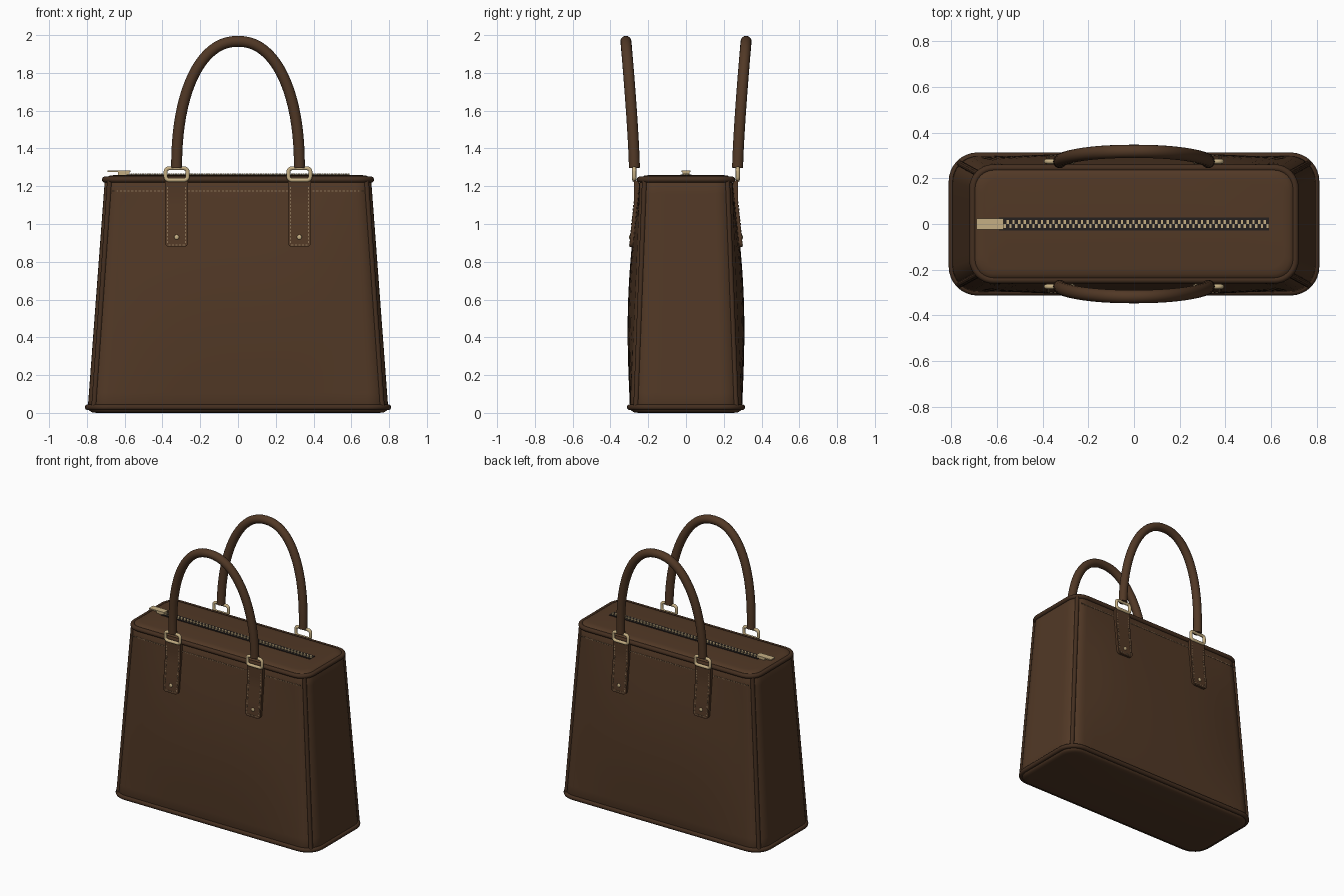
import bpy, bmesh, math
from mathutils import Matrix, Vector

if "Cube" in bpy.data.objects:
    bpy.data.objects.remove(bpy.data.objects["Cube"])


def mat(name, r, g, b):
    m = bpy.data.materials.new(name)
    m.diffuse_color = (r, g, b, 1)
    m.use_nodes = True
    m.node_tree.nodes["Principled BSDF"].inputs["Base Color"].default_value = m.diffuse_color
    return m


LEATHER = mat("brown leather", 0.083, 0.040, 0.019)
TRIM = mat("dark brown trim", 0.058, 0.028, 0.014)
GOLD = mat("pale gold metal", 0.56, 0.43, 0.23)
THREAD = mat("tan thread", 0.27, 0.18, 0.10)
TAPE = mat("black zipper tape", 0.018, 0.014, 0.013)
Z0, Z1 = 0.03, 1.235


def finish(ob, material, angle=40):
    ob.data.materials.clear()
    ob.data.materials.append(material)
    bpy.ops.object.select_all(action='DESELECT')
    ob.select_set(True)
    bpy.context.view_layer.objects.active = ob
    bpy.ops.object.shade_smooth_by_angle(angle=math.radians(angle))
    return ob


def from_bmesh(name, bm, material, angle=40):
    bmesh.ops.recalc_face_normals(bm, faces=bm.faces[:])
    me = bpy.data.meshes.new(name)
    bm.to_mesh(me)
    bm.free()
    ob = bpy.data.objects.new(name, me)
    bpy.context.collection.objects.link(ob)
    return finish(ob, material, angle)


def tube(name, pts, radius, material, cyclic=False, sides=3):
    cu = bpy.data.curves.new(name, 'CURVE')
    cu.dimensions = '3D'
    cu.bevel_depth, cu.bevel_resolution, cu.use_fill_caps = radius, sides, True
    sp = cu.splines.new('POLY')
    sp.points.add(len(pts) - 1)
    for p, co in zip(sp.points, pts):
        p.co = (*co, 1)
    sp.use_cyclic_u = cyclic
    ob = bpy.data.objects.new(name, cu)
    bpy.context.collection.objects.link(ob)
    bpy.ops.object.select_all(action='DESELECT')
    ob.select_set(True)
    bpy.context.view_layer.objects.active = ob
    bpy.ops.object.convert(target='MESH')
    return finish(bpy.context.object, material, 50)


def boxes(name, items, material):
    bm = bmesh.new()
    for c, s in items:
        bmesh.ops.create_cube(bm, size=1, matrix=Matrix.Translation(c) @ Matrix.Diagonal((*s, 1)))
    return from_bmesh(name, bm, material)


def rounded_rect(hx, hy, r, nx=1, ny=1, nc=8):
    pts = []
    for k, (sx, sy) in enumerate([(1, 1), (-1, 1), (-1, -1), (1, -1)]):
        for i in range(nc + 1):
            a = math.pi / 2 * (k + i / nc)
            pts.append(Vector((sx * (hx - r) + r * math.cos(a), sy * (hy - r) + r * math.sin(a))))
        # straight run to the next corner
        a = math.pi / 2 * (k + 1)
        nxt = [(-1, 1), (-1, -1), (1, -1), (1, 1)][k]
        end = Vector((nxt[0] * (hx - r) + r * math.cos(a), nxt[1] * (hy - r) + r * math.sin(a)))
        n, start = (nx if k % 2 == 0 else ny), pts[-1]
        pts += [start.lerp(end, i / n) for i in range(1, n)]
    return pts


def size_at(z):
    t = min(max((z - Z0) / (Z1 - Z0), 0), 1)
    return 0.795 - 0.09 * t, 0.297 - 0.052 * t, 0.11 - 0.02 * t, math.sin(math.pi * t)


def bulge(x, hx, s):
    return 0.034 * s * max(0, 1 - abs(x / (hx - 0.1)) ** 3)


def face_y(x, z):
    hx, hy, r, s = size_at(z)
    return hy + bulge(x, hx, s)


def section(z, inset=0.0):
    hx, hy, r, s = size_at(z)
    out = []
    for p in rounded_rect(hx - inset, hy - inset, r - inset * 0.6, 16, 6):
        dy = math.copysign(bulge(p.x, hx, s), p.y) if abs(p.y) > hy - inset - 0.002 else 0
        out.append((p.x, p.y + dy, z))
    return out


# tapered bag body with softly bulging front and back
bm = bmesh.new()
levels = [(0, .045), (.003, .022), (.012, .008)]
levels += [(Z0 + (Z1 - Z0) * i / 16, 0) for i in range(17)]
levels += [(1.248, .01), (1.256, .025), (1.259, .05)]
rings = [[bm.verts.new(p) for p in section(z, ins)] for z, ins in levels]
for a, b in zip(rings, rings[1:]):
    for i in range(len(a)):
        j = (i + 1) % len(a)
        bm.faces.new((a[i], a[j], b[j], b[i]))
bm.faces.new(rings[0])
bm.faces.new(rings[-1])
from_bmesh("bag_body", bm, LEATHER)

# piping round the top, the base and down each corner
tube("top_piping", section(Z1), 0.016, TRIM, True)
tube("base_piping", section(Z0), 0.016, TRIM, True)
for sx in (-1, 1):
    for sy in (-1, 1):
        pts = []
        for i in range(13):
            z = Z0 + (Z1 - Z0) * i / 12
            hx, hy, r, s = size_at(z)
            k = r * (1 - math.sqrt(0.5))
            pts.append((sx * (hx - k), sy * (hy - k), z))
        tube("corner_piping", pts, 0.014, TRIM)


def tab_y(x, z):
    return max(face_y(x, z) + 0.016, 0.274)


for s, side in ((-1, "front"), (1, "back")):
    # stitched line under the top edge
    boxes(side + "_top_stitching",
          [((x, s * (face_y(x, 1.175) + 0.001), 1.175), (0.012, 0.006, 0.005))
           for x in [-0.66 + 0.02 * i for i in range(67)] if not 0.26 < abs(x) < 0.39], THREAD)

    # arched handle leaning outward
    pts = []
    for i in range(41):
        a = math.pi * i / 40
        c, h = math.cos(a), abs(math.sin(a)) ** 0.91
        pts.append((math.copysign(abs(c) ** 0.91, c) * 0.325, s * (0.273 + 0.045 * h ** 1.3), 1.297 + 0.67 * h))
    tube(side + "_handle", pts, 0.029, LEATHER, sides=6)

    for cx in (-0.325, 0.325):
        # leather tab, rounded at the bottom
        bm = bmesh.new()
        zs = [0.877, 0.879, 0.884, 0.892, 0.902] + [0.93 + 0.0375 * i for i in range(9)]
        rows = []
        for z in zs:
            d = max(0, 0.902 - z) / 0.025
            w = 0.061 - 0.025 * (1 - math.sqrt(max(0, 1 - d * d)))
            rows.append([bm.verts.new((cx + w * u, s * tab_y(cx, z), z)) for u in (-1, -.5, 0, .5, 1)])
        for a, b in zip(rows, rows[1:]):
            for i in range(4):
                bm.faces.new((a[i], a[i + 1], b[i + 1], b[i]))
        # thickness back into the body
        geo = bmesh.ops.extrude_face_region(bm, geom=bm.faces[:] + bm.edges[:])
        for v in geo["geom"]:
            if isinstance(v, bmesh.types.BMVert):
                v.co.y -= s * 0.024
        from_bmesh(side + "_tab", bm, LEATHER)

        # tab stitching down both sides and across the bottom
        st = [((cx + u * 0.048, s * tab_y(cx, z), z), (0.005, 0.005, 0.011))
              for u in (-1, 1) for z in [0.905 + 0.019 * i for i in range(16)]]
        st += [((cx + 0.019 * i, s * tab_y(cx, 0.89), 0.89), (0.011, 0.005, 0.005)) for i in range(-2, 3)]
        boxes(side + "_tab_stitching", st, THREAD)

        # domed rivet
        bm = bmesh.new()
        m = Matrix.Translation((cx, s * tab_y(cx, 0.93), 0.93)) @ Matrix.Diagonal((1, 0.5, 1, 1))
        bmesh.ops.create_uvsphere(bm, u_segments=16, v_segments=8, radius=0.013, matrix=m)
        from_bmesh(side + "_rivet", bm, GOLD, 60)

        # rectangular metal ring
        ring = [(cx + p.x, s * 0.274, 1.264 + p.y) for p in rounded_rect(0.058, 0.031, 0.018, nc=5)]
        tube(side + "_ring", ring, 0.011, GOLD, True)

# zipper tape, interlocking teeth, slider and pull
boxes("zipper_tape", [((0.0, 0, 1.2605), (1.18, 0.056, 0.005))], TAPE)
boxes("zipper_teeth", [((-0.565 + 0.0125 * i, 0.008 * (1 if i % 2 else -1), 1.264), (0.010, 0.018, 0.006))
                       for i in range(93)], GOLD)
boxes("zipper_slider", [((-0.605, 0, 1.267), (0.06, 0.036, 0.014))], GOLD)
boxes("zipper_pull", [((-0.63, 0, 1.278), (0.12, 0.046, 0.008))], GOLD)
